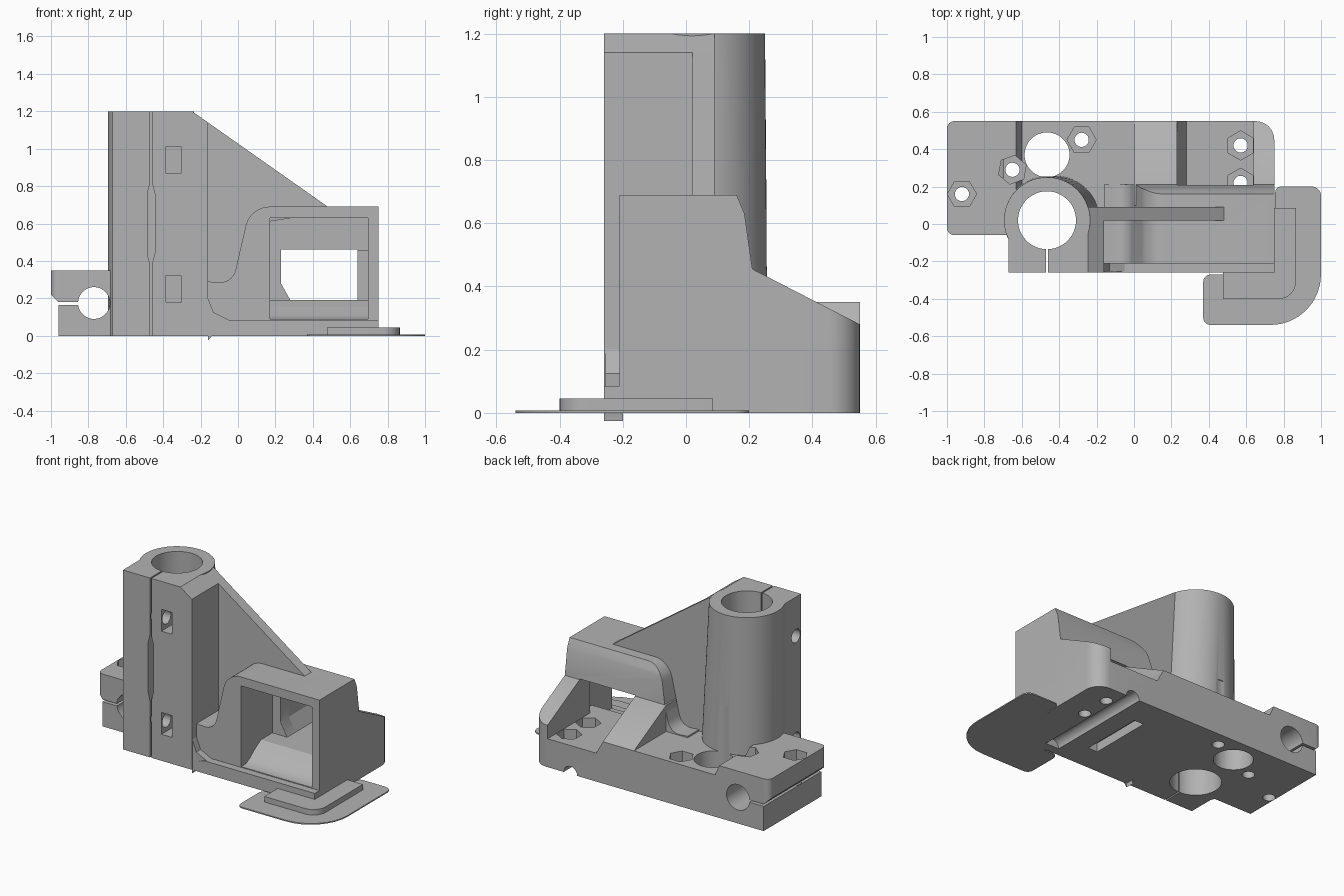
import bpy, bmesh, math
from mathutils import Vector, Matrix

cube = bpy.data.objects.get("Cube")
if cube:
    bpy.data.objects.remove(cube)

grey = bpy.data.materials.new("plain_grey")
grey.use_nodes = True
GREY = (0.45, 0.45, 0.45, 1)
grey.diffuse_color = GREY
grey.node_tree.nodes["Principled BSDF"].inputs["Base Color"].default_value = GREY


def finish(name, bm):
    bmesh.ops.recalc_face_normals(bm, faces=bm.faces)
    me = bpy.data.meshes.new(name)
    bm.to_mesh(me)
    bm.free()
    me.materials.append(grey)
    ob = bpy.data.objects.new(name, me)
    bpy.context.collection.objects.link(ob)
    return ob


def rounded(points, steps=8):
    """Outline whose corners (x, y, radius) are replaced by arcs."""
    out = []
    for i, p in enumerate(points):
        c, r = Vector(p[:2]), (p[2] if len(p) > 2 else 0)
        if not r:
            out.append(tuple(c))
            continue
        a = (Vector(points[i - 1][:2]) - c).normalized() * r
        b = (Vector(points[(i + 1) % len(points)][:2]) - c).normalized() * r
        for k in range(steps + 1):
            t = math.pi / 2 * k / steps
            out.append(tuple(c + a * (1 - math.sin(t)) + b * (1 - math.cos(t))))
    return out


def prism(name, points, axis, lo, hi):
    """Extrude an outline along x (outline y,z), y (outline x,z) or z (outline x,y)."""
    place = {"x": lambda u, v, w: (w, u, v),
             "y": lambda u, v, w: (u, w, v),
             "z": lambda u, v, w: (u, v, w)}[axis]
    bm = bmesh.new()
    face = bm.faces.new([bm.verts.new(place(u, v, lo)) for u, v in rounded(points)])
    new = bmesh.ops.extrude_face_region(bm, geom=[face])["geom"]
    move = Vector(place(0, 0, hi - lo))
    bmesh.ops.translate(bm, vec=move, verts=[g for g in new if isinstance(g, bmesh.types.BMVert)])
    return finish(name, bm)


def box(name, x, y, z):
    return prism(name, [(x[0], y[0]), (x[1], y[0]), (x[1], y[1]), (x[0], y[1])], "z", *z)


def rod(name, centre, r, lo, hi, axis="z", sides=48, turn=0):
    """Round or hexagonal bar; centre holds the two coordinates across the axis."""
    ring = [(centre[0] + r * math.sin(turn + math.tau * i / sides),
             centre[1] + r * math.cos(turn + math.tau * i / sides)) for i in range(sides)]
    return prism(name, ring, axis, lo, hi)


def combine(ob, others, op="DIFFERENCE"):
    for other in others:
        m = ob.modifiers.new(op.lower(), "BOOLEAN")
        m.operation, m.solver, m.object = op, "EXACT", other
        bpy.context.view_layer.objects.active = ob
        bpy.ops.object.modifier_apply(modifier=m.name)
    return ob


# Base: stepped front profile trimmed to a rounded plan
plan = prism("plan_trim", [(-1, -.06, .04), (.75, -.06), (.75, .55, .1), (-1, .55, .04)], "z", -.1, 1)
base = prism("base", [(-.96, 0), (.75, 0), (.75, .19), (.28, .19), (.23, .28), (-.6, .28),
                      (-.63, .35), (-1, .35), (-1, .22), (-.96, .18)], "y", -.06, .55)
slope = [(.1, .01), (.55, .01), (.55, .28), (.21, .455), (.1, .455)]
side_wall = prism("side_wall", slope, "x", .64, .75)
ramp = prism("ramp", slope, "x", 0, .23)
for ob in (base, side_wall):
    combine(ob, [plan], "INTERSECT")

# Box housing beside the tower, with a ledge along its foot
housing = prism("housing", [(-.16, 0), (-.16, .29), (-.03, .28, .07), (.065, .69, .1), (.75, .69), (.75, 0)],
                "y", -.21, .21)
side = prism("side_trim", [(-.3, -.1), (-.3, .69), (.16, .69), (.185, .63), (.21, .455), (.21, -.1)], "x", -.3, .9)
combine(housing, [side], "INTERSECT")
ledge = prism("ledge", [(-.16, 0), (-.16, .085, .11), (.75, .085), (.75, 0)], "y", -.26, -.2)
ledge_fill = prism("ledge_corner", [(-.16, 0), (-.16, .2), (-.13, .125), (-.05, .085), (-.05, 0)], "y", -.255, -.2)

# Tower: square clamp front, round back with a widening foot, and a web
tower = prism("tower", [(-.67, 0), (-.67, 1.2), (-.245, 1.2), (-.16, 1.14), (-.16, 0)], "y", -.26, .09)
bm = bmesh.new()
bmesh.ops.create_cone(bm, cap_ends=True, segments=64, radius1=.24, radius2=.23, depth=1.2,
                      matrix=Matrix.Translation((-.465, .02, .6)))
for v in bm.verts:
    if v.co.z < .5:
        v.co.x += .055 if v.co.x > -.465 else .01
tower_back = finish("tower_back", bm)
web = prism("web", [(-.2, .1), (-.2, 1.168), (-.16, 1.14), (.48, .69), (.48, .66), (.1, .6), (.05, .1)], "y", .02, .09)

# Thin foot pad with a thicker step on it
pad = prism("foot_pad", [(.755, .2, .03), (1, .2, .05), (1, -.54, .27), (.37, -.54, .04),
                         (.37, -.27, .04), (.71, -.27), (.755, -.23)], "z", 0, .008)
pad_step = prism("foot_pad_step", [(.74, .085), (.865, .085), (.865, -.4, .09), (.475, -.4),
                                   (.475, -.26), (.74, -.26)], "z", 0, .045)

# Cutters
bore = rod("bore", (-.465, .02), .155, -.1, 1.3)
rear_bore = rod("rear_bore", (-.465, .37), .12, -.1, .6)
cross_bore = rod("cross_bore", (-.77, .175), .085, -.2, .7, "y")
clamp_gap = box("clamp_gap", (-1.1, -.8), (-.2, .7), (.165, .18))
cavity = prism("cavity", [(-.3, .09), (-.16, .09), (-.12, .11), (-.06, .155), (0, .19), (.12, .19),
                          (.12, .63), (-.3, .63)], "x", .17, .695)
window = prism("window", [(.23, .46), (.23, .28), (.28, .19), (.64, .19), (.64, .46)], "y", .05, .6)
groove = rod("groove", (.47, 0), .05, -.2, .7, "y", 24)
under_slot = box("under_slot", (.22, .29), (-.08, .35), (-.1, .06))
slit = box("slit", (-.47, -.46), (-.4, 0), (-.1, 1.3))
slit_bulge = prism("slit_bulge", [(-.47, .38), (-.485, .44), (-.485, .76), (-.47, .82),
                                  (-.46, .82), (-.445, .76), (-.445, .44), (-.46, .38)], "y", -.4, -.13)
screws, pockets = [], []
for z in (.25, .94):
    screws.append(rod("screw_hole", (-.205, z), .045, -.8, -.3, "x", 24))
    pockets.append(box("nut_pocket", (-.385, -.305), (-.3, -.15), (z - .073, z + .073)))
nuts = []
for x, y, floor, turn in ((-.92, .16, .24, 30), (-.65, .29, .22, 10), (-.28, .45, .21, 30),
                          (.57, .42, .12, 0), (.57, .22, .12, 0)):
    nuts.append(rod("nut_trap", (x, y), .078, floor, .42 if x < 0 else .3, "z", 6, math.radians(turn)))
    nuts.append(rod("nut_hole", (x, y), .038, -.1, .4, "z", 24))

cutters = [bore, rear_bore, cross_bore, clamp_gap, cavity, window, groove, under_slot,
           slit, slit_bulge] + screws + pockets + nuts
combine(base, [bore, rear_bore, cross_bore, clamp_gap, cavity, groove, under_slot, slit] + nuts)
combine(housing, [cavity, window, groove, under_slot] + nuts[-4:])
combine(ramp, [cavity, under_slot])
combine(tower, [bore, slit, slit_bulge] + screws + pockets)
combine(tower_back, [bore, rear_bore, slit, slit_bulge] + screws + pockets)

# Remove the helpers and keep sharp edges crisp
for ob in cutters + [plan, side]:
    bpy.data.objects.remove(ob)
bpy.ops.object.select_all(action="DESELECT")
for ob in (base, side_wall, ramp, housing, ledge, ledge_fill, tower, tower_back, web, pad, pad_step):
    ob.select_set(True)
    bpy.context.view_layer.objects.active = ob
bpy.ops.object.shade_smooth_by_angle(angle=math.radians(30))
